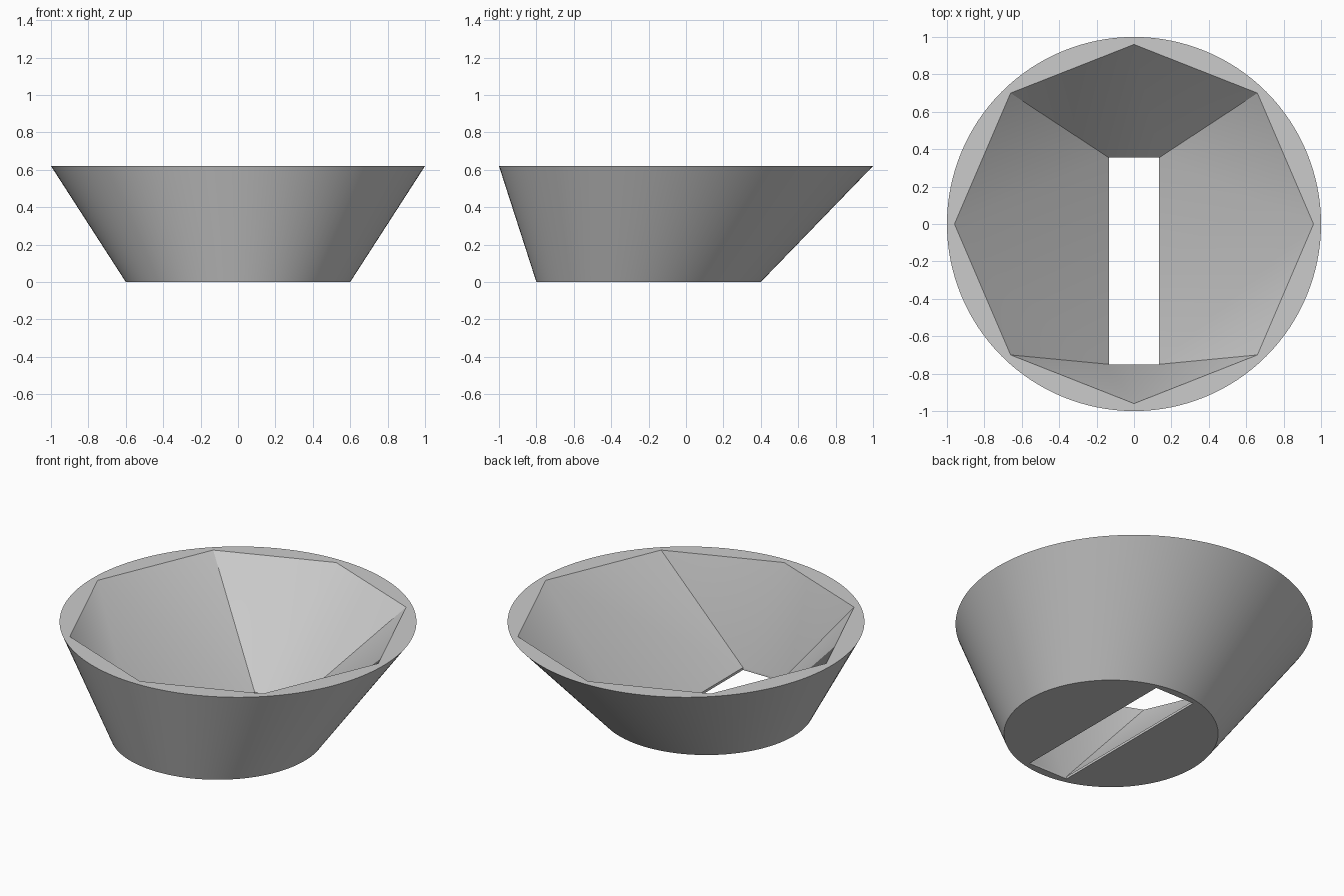
import bpy
import bmesh
from math import sin, cos, tau, radians

cube = bpy.data.objects.get("Cube")
if cube:
    bpy.data.objects.remove(cube, do_unlink=True)

HEIGHT = 0.62
LIP = 0.015
SEGMENTS = 128

grey = bpy.data.materials.new("light grey")
grey.use_nodes = True
grey.diffuse_color = (0.6, 0.6, 0.6, 1)
grey.node_tree.nodes["Principled BSDF"].inputs["Base Color"].default_value = grey.diffuse_color

bm = bmesh.new()


def ring(points, z):
    return [bm.verts.new((x, y, z)) for x, y in points]


def circle(radius, cy=0):
    return [(radius * cos(tau * i / SEGMENTS), cy + radius * sin(tau * i / SEGMENTS))
            for i in range(SEGMENTS)]


def wall(low, high):
    n = len(low)
    for i in range(n):
        j = (i + 1) % n
        bm.faces.new((low[i], low[j], high[j], high[i]))


def loop_edges(verts):
    edges = []
    for a, b in zip(verts, verts[1:] + verts[:1]):
        edges.append(bm.edges.get((a, b)) or bm.edges.new((a, b)))
    return edges


# Leaning round outer wall
base = ring(circle(0.6, -0.2), 0)
rim = ring(circle(1), HEIGHT)
wall(base, rim)

# Rectangular slot with a thin upright lip
slot = [(0.135, 0.355), (0.135, -0.75), (-0.135, -0.75), (-0.135, 0.355)]
slot_low = ring(slot, 0)
slot_high = ring(slot, LIP)
wall(slot_low, slot_high)

# Faceted funnel: each side's middle octagon corner fans down to the slot
octagon = [(0.66, 0.70), (0.96, 0), (0.66, -0.70), (0, -0.96)]
mouth = ring(octagon + [(-x, -y) for x, y in octagon], HEIGHT)
for k in range(4):
    middle = mouth[2 * k + 1]
    fan = [mouth[2 * k], slot_high[k], slot_high[(k + 1) % 4], mouth[(2 * k + 2) % 8]]
    for a, b in zip(fan, fan[1:]):
        bm.faces.new((middle, a, b))

# Flat top rim and flat underside, each with its opening
for outer, inner, up in ((rim, mouth, 1), (base, slot_low, -1)):
    bmesh.ops.triangle_fill(bm, use_beauty=True, normal=(0, 0, up),
                            edges=loop_edges(outer) + loop_edges(inner))

bmesh.ops.recalc_face_normals(bm, faces=bm.faces)
mesh = bpy.data.meshes.new("funnel_bowl")
bm.to_mesh(mesh)
bm.free()
mesh.materials.append(grey)

bowl = bpy.data.objects.new("funnel_bowl", mesh)
bpy.context.collection.objects.link(bowl)
bpy.context.view_layer.objects.active = bowl
bowl.select_set(True)
bpy.ops.object.shade_smooth_by_angle(angle=radians(30))
